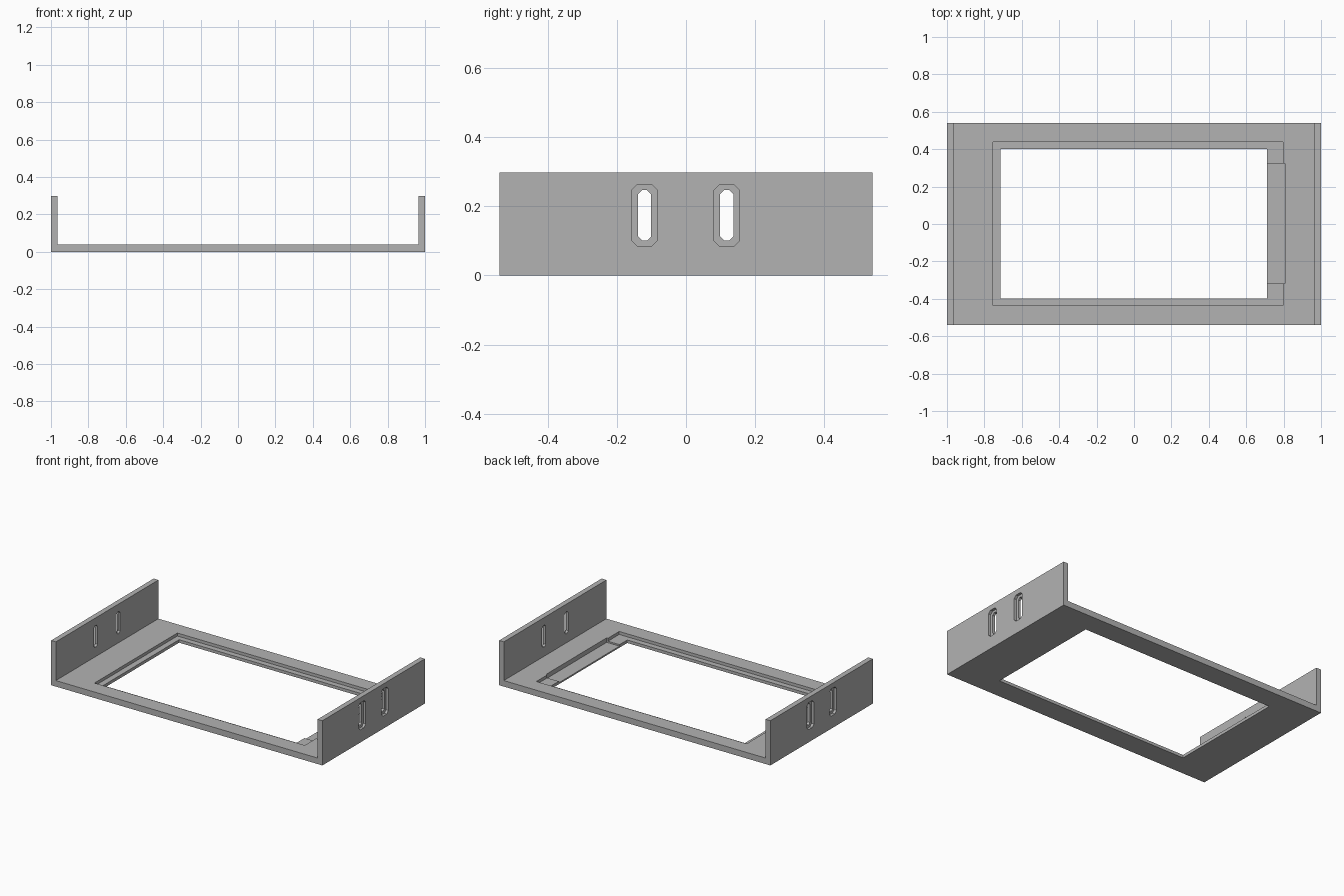
import bpy
import bmesh
from mathutils import Vector

old = bpy.data.objects.get("Cube")
if old:
    bpy.data.objects.remove(old, do_unlink=True)

W, D, H = 1.0, 0.54, 0.298      # half width, half depth, wall height
PLATE, WALL = 0.04, 0.035       # thicknesses

grey = bpy.data.materials.new("plain grey")
grey.use_nodes = True
grey.diffuse_color = (0.45, 0.45, 0.45, 1)
grey.node_tree.nodes["Principled BSDF"].inputs["Base Color"].default_value = grey.diffuse_color


def prism(name, outline, push):
    """Extrude a closed planar outline along a vector."""
    bm = bmesh.new()
    face = bm.faces.new([bm.verts.new(p) for p in outline])
    grown = bmesh.ops.extrude_face_region(bm, geom=[face])["geom"]
    verts = [v for v in grown if isinstance(v, bmesh.types.BMVert)]
    bmesh.ops.translate(bm, verts=verts, vec=Vector(push))
    bmesh.ops.recalc_face_normals(bm, faces=bm.faces)
    mesh = bpy.data.meshes.new(name)
    bm.to_mesh(mesh)
    bm.free()
    mesh.materials.append(grey)
    obj = bpy.data.objects.new(name, mesh)
    bpy.context.collection.objects.link(obj)
    return obj


def box(name, x0, x1, y0, y1, z0, z1):
    return prism(name, [(x0, y0, z0), (x1, y0, z0), (x1, y1, z0), (x0, y1, z0)], (0, 0, z1 - z0))


def slot(name, x0, x1, y, z, half_w, half_h, corner):
    """Upright slot with clipped corners, running along x."""
    a, b = half_w - corner, half_h - corner
    ring = [(a, -half_h), (half_w, -b), (half_w, b), (a, half_h),
            (-a, half_h), (-half_w, b), (-half_w, -b), (-a, -half_h)]
    return prism(name, [(x0, y + u, z + v) for u, v in ring], (x1 - x0, 0, 0))


# U-shaped bracket: base plate with an upright wall at each end
half = [(W, 0), (W, H), (W - WALL, H), (W - WALL, PLATE)]
profile = half + [(-x, z) for x, z in reversed(half)]
bracket = prism("mounting_bracket", [(x, -D, z) for x, z in profile], (0, 2 * D, 0))

# Window opening, its ledge, and the deeper pocket at one end
cutters = [
    box("ledge_cutter", -0.754, 0.797, -0.435, 0.438, 0.02, 0.1),
    box("pocket_cutter", 0.6, 0.807, -0.317, 0.323, 0.01, 0.11),
    box("window_cutter", -0.715, 0.712, -0.398, 0.401, -0.05, 0.12),
]

# Screw slots with a stepped outer recess in both walls
for side in (-1, 1):
    for y in (-0.12, 0.118):
        cutters.append(slot("slot_cutter", side * 0.9, side * 1.1, y, 0.174, 0.019, 0.073, 0.012))
        cutters.append(slot("slot_recess_cutter", side * (W - WALL / 2), side * 1.05,
                            y, 0.174, 0.037, 0.09, 0.017))

for cutter in cutters:
    cutter.hide_render = True
    mod = bracket.modifiers.new(cutter.name, "BOOLEAN")
    mod.operation = "DIFFERENCE"
    mod.solver = "EXACT"
    mod.object = cutter

# Bake the cuts and drop the cutters
bpy.context.view_layer.update()
graph = bpy.context.evaluated_depsgraph_get()
result = bpy.data.meshes.new_from_object(bracket.evaluated_get(graph))
bracket.modifiers.clear()
bracket.data = result
for cutter in cutters:
    bpy.data.objects.remove(cutter, do_unlink=True)
